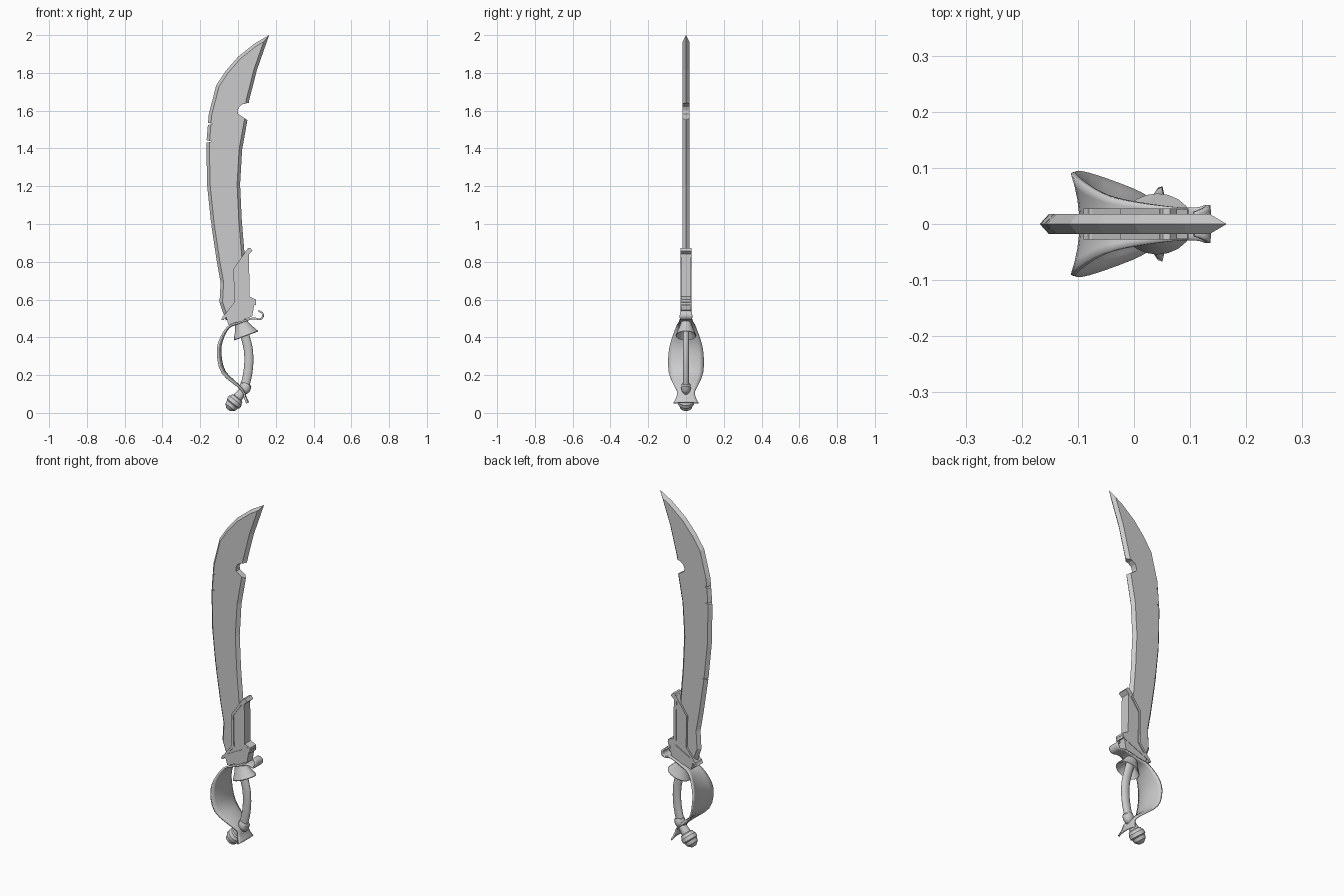
import bpy, bmesh, math
from mathutils import Vector

if "Cube" in bpy.data.objects:
    bpy.data.objects.remove(bpy.data.objects["Cube"])


def finish(name, bm, smooth=False):
    bmesh.ops.recalc_face_normals(bm, faces=bm.faces)
    me = bpy.data.meshes.new(name)
    bm.to_mesh(me)
    bm.free()
    ob = bpy.data.objects.new(name, me)
    bpy.context.collection.objects.link(ob)
    bpy.ops.object.select_all(action='DESELECT')
    ob.select_set(True)
    bpy.context.view_layer.objects.active = ob
    if smooth:
        bpy.ops.object.shade_smooth_by_angle(angle=math.radians(35))
    return ob


def loft(name, rings, closed=True, caps=True, smooth=False):
    """Skin a list of equally sized point rings."""
    bm = bmesh.new()
    vs = [[bm.verts.new(p) for p in r] for r in rings]
    n = len(vs[0])
    for a, b in zip(vs, vs[1:]):
        for i in range(n if closed else n - 1):
            j = (i + 1) % n
            bm.faces.new((a[i], a[j], b[j], b[i]))
    if caps:
        bm.faces.new(vs[0])
        bm.faces.new(vs[-1])
    return finish(name, bm, smooth)


def prism(name, pts, h):
    """Extrude an xz outline symmetrically in y."""
    return loft(name, [[(x, y, z) for x, z in pts] for y in (-h, h)])


def strip(name, pts, dx, dz, h):
    """Thick bar following an xz polyline."""
    return prism(name, pts + [(x + dx, z + dz) for x, z in reversed(pts)], h)


def inset(pts, d):
    """Mitred inward offset of a counter-clockwise outline."""
    out = []
    for i, p in enumerate(pts):
        p, a, b = Vector(p), Vector(pts[i - 1]), Vector(pts[(i + 1) % len(pts)])
        e, f = (p - a).normalized(), (b - p).normalized()
        n1, n2 = Vector((-e.y, e.x)), Vector((-f.y, f.x))
        out.append(p + (n1 + n2) * d / (1 + n1.dot(n2)))
    return out


def ring(c, d, r, ys=1, n=20):
    """Ellipse around centre c, perpendicular to xz direction d."""
    d = Vector(d).normalized()
    return [(c[0] - d.y * r * math.cos(t), ys * r * math.sin(t), c[1] + d.x * r * math.cos(t))
            for t in (2 * math.pi * i / n for i in range(n))]


def lathe(name, base, d, prof, ys=1):
    d = Vector(d).normalized()
    return loft(name, [ring(Vector(base) + d * t, d, r, ys) for t, r in prof], smooth=True)


def spline(pts, steps=4):
    """Catmull-Rom through tuples of any size."""
    P = [pts[0]] + pts + [pts[-1]]
    out = []
    for i in range(1, len(P) - 2):
        for k in range(steps):
            t = k / steps
            out.append(tuple(0.5 * (2 * b + (c - a) * t + (2 * a - 5 * b + 4 * c - d) * t * t
                                    + (3 * b - a - 3 * c + d) * t ** 3)
                             for a, b, c, d in zip(*P[i - 1:i + 3])))
    return out + [pts[-1]]


# Blade: flat faces with a bevel running to a sharp edge all round
outline = [(-.065, .49), (.05, .55), (.048, .65), (.035, .84), (.02, 1.02), (.011, 1.21),
           (.022, 1.395), (.05, 1.55), (.058, 1.65), (.1, 1.815), (.165, 2.0), (.087, 1.955),
           (.0, 1.885), (-.065, 1.81), (-.115, 1.735), (-.155, 1.58), (-.168, 1.42),
           (-.163, 1.2), (-.142, 1.0), (-.112, .8), (-.092, .69), (-.098, .585)]
flat = inset(outline, .016)
blade = loft("blade", [[(x, y, z) for x, z in o]
                       for o, y in ((flat, -.0175), (outline, 0), (flat, .0175))])

# Nicks in the edge and the large notch in the back
nicks = [[(-.2, z + w), (-.2, z - w), (x, z)]
         for x, z, w in ((-.13, 1.53, .014), (-.135, 1.437, .014), (-.115, 1.0, .012))]
nicks.append([(.1, 1.645), (.055, 1.641), (.025, 1.635), (.006, 1.62), (-.002, 1.6),
              (.0, 1.583), (.05, 1.55), (.1, 1.52)])
for pts in nicks:
    cutter = prism("notch_cutter", pts, .05)
    cutter.hide_render = True
    mod = blade.modifiers.new("notch", 'BOOLEAN')
    mod.operation, mod.object, mod.solver = 'DIFFERENCE', cutter, 'EXACT'
    bpy.context.view_layer.objects.active = blade
    bpy.ops.object.modifier_apply(modifier=mod.name)
    bpy.data.objects.remove(cutter)

# Blade socket: side plate, raised rim, back strip and top clip
prism("socket_plate", [(-.075, .51), (.06, .57), (.056, .84), (.045, .86), (-.015, .76), (-.015, .585)], .023)
strip("socket_rim", [(.045, .862), (-.024, .762), (-.02, .585), (-.09, .495)], .013, -.004, .028)
strip("socket_back", [(.046, .58), (.042, .84)], .016, 0, .027)
prism("socket_clip", [(.034, .838), (.052, .872), (.064, .874), (.077, .858), (.058, .84), (.052, .825)], .028)

# Crossguard: slanted bar, lower block and raised end
prism("crossguard_bar", [(-.088, .493), (.085, .567), (.097, .585), (.085, .602), (.04, .575), (-.08, .512)], .028)
prism("crossguard_block", [(-.062, .505), (-.05, .465), (.075, .51), (.085, .568)], .026)
prism("crossguard_end", [(.058, .575), (.095, .57), (.095, .6), (.062, .615)], .027)

# Hollow bell collar under the crossguard
lathe("bell_collar", (.01, .495), (.03, -.08),
      [(0, .03), (.02, .034), (.05, .046), (.075, .06), (.09, .068), (.094, .066), (.085, .056), (.045, .022)], .8)

# Curved grip
path = spline([(.025, .45), (.042, .39), (.055, .33), (.057, .26), (.048, .19), (.028, .115)])
loft("grip", [ring(p, Vector(path[min(i + 1, len(path) - 1)]) - Vector(path[max(i - 1, 0)]), .024, .7)
              for i, p in enumerate(path)], smooth=True)

# Grip ring and pommel
lathe("grip_ring", (.045, .155), (-.35, -.9),
      [(0, .024), (.006, .03), (.03, .032), (.045, .026), (.052, .018)], .8)
lathe("pommel", (.03, .12), (-.62, -.78),
      [(0, .022), (.03, .024), (.05, .026), (.054, .034), (.064, .036), (.07, .042), (.09, .043),
       (.096, .036), (.115, .032), (.124, .022), (.132, .012)])

# Hand guard: wide dished ribbon with a scroll at the top and a flared foot (x, z, half width)
ribbon = spline([(.108, .54), (.128, .53), (.132, .51), (.115, .495), (.075, .5), (.0, .473),
                 (-.05, .45), (-.085, .38), (-.092, .31), (-.07, .22), (.0, .15), (.03, .115),
                 (.04, .085), (.055, .055)], 3)
width = spline([(.022,), (.03,), (.034,), (.03,), (.03,), (.04,), (.053,), (.078,), (.092,),
                (.09,), (.063,), (.047,), (.05,), (.066,)], 3)
rows = []
for i, ((x, z), (w,)) in enumerate(zip(ribbon, width)):
    a, b = ribbon[max(i - 1, 0)], ribbon[min(i + 1, len(ribbon) - 1)]
    t = (Vector(b) - Vector(a)).normalized()
    dish = 1.8 * max(w - .03, 0) ** 1.0 * .14
    rows.append([(x + t.y * dish * s * s, s * w, z - t.x * dish * s * s)
                 for s in (k / 4 for k in range(-4, 5))])
guard = loft("hand_guard", rows, closed=False, caps=False, smooth=True)
sol = guard.modifiers.new("thickness", 'SOLIDIFY')
sol.thickness, sol.offset = .009, 0
